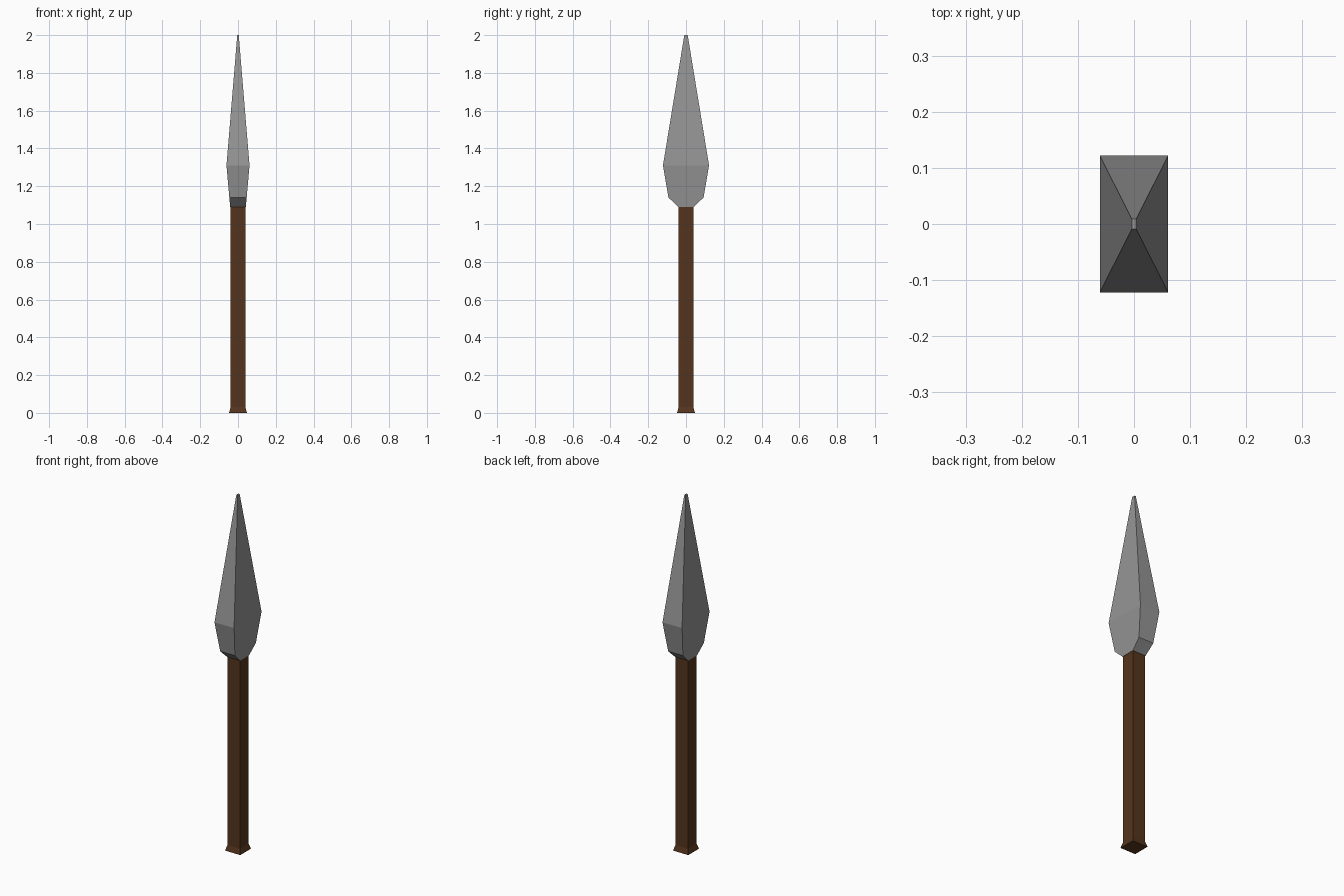
import bpy, bmesh

if "Cube" in bpy.data.objects:
    bpy.data.objects.remove(bpy.data.objects["Cube"])


def lofted_box(name, sections, color=None):
    """Stack rectangular sections (z, half_x, half_y) into a closed flat-faced solid."""
    bm = bmesh.new()
    rings = [[bm.verts.new((sx * hx, sy * hy, z))
              for sx, sy in ((-1, -1), (1, -1), (1, 1), (-1, 1))]
             for z, hx, hy in sections]
    for low, high in zip(rings, rings[1:]):
        for i in range(4):
            j = (i + 1) % 4
            bm.faces.new((low[i], low[j], high[j], high[i]))
    bm.faces.new(rings[0][::-1])
    bm.faces.new(rings[-1])
    mesh = bpy.data.meshes.new(name)
    bm.to_mesh(mesh)
    bm.free()
    obj = bpy.data.objects.new(name, mesh)
    bpy.context.collection.objects.link(obj)
    if color:
        mat = bpy.data.materials.new(name + "_material")
        mat.diffuse_color = color
        mat.use_nodes = True
        mat.node_tree.nodes["Principled BSDF"].inputs["Base Color"].default_value = mat.diffuse_color
        mesh.materials.append(mat)
    return obj


# Square wooden shaft with a flared foot
lofted_box("shaft", [(0.0, 0.047, 0.047), (0.006, 0.046, 0.046),
                     (0.03, 0.039, 0.039), (1.09, 0.039, 0.039)],
           (0.09, 0.035, 0.012, 1))

# Blade: narrow socket, shoulder, widest point, blunt tip
lofted_box("spear_head", [(1.09, 0.041, 0.04), (1.14, 0.046, 0.093),
                          (1.31, 0.061, 0.122), (2.0, 0.004, 0.009)],
           (0.3, 0.3, 0.3, 1))
